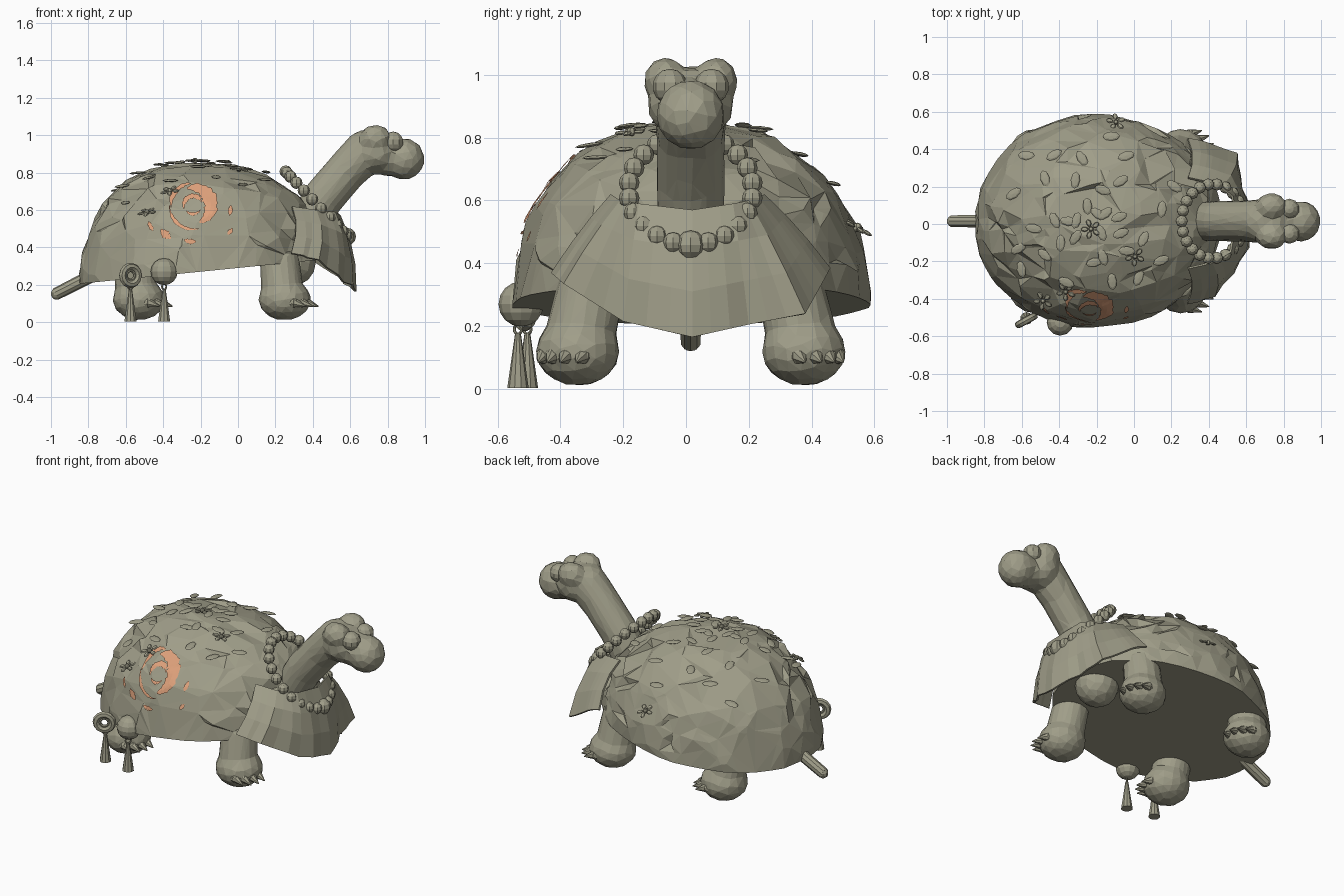
import bpy, bmesh, math, random
from mathutils import Vector, Matrix
from mathutils.bvhtree import BVHTree

random.seed(7)
default = bpy.data.objects.get("Cube")
if default:
    bpy.data.objects.remove(default)


def material(name, rgb):
    m = bpy.data.materials.new(name)
    m.use_nodes = True
    m.diffuse_color = (*rgb, 1)
    m.node_tree.nodes["Principled BSDF"].inputs["Base Color"].default_value = (*rgb, 1)
    return m


OLIVE = material("olive clay", (0.35, 0.34, 0.25))
ORANGE = material("orange paint", (0.74, 0.36, 0.2))
MID = 0.015  # side-to-side centre of the body


def finish(name, bm, mat=OLIVE):
    mesh = bpy.data.meshes.new(name)
    bm.to_mesh(mesh)
    bm.free()
    mesh.materials.append(mat)
    ob = bpy.data.objects.new(name, mesh)
    bpy.context.collection.objects.link(ob)
    return ob


def melt(ob):
    """Fuse overlapping lumps into one faceted clay form."""
    fuse = ob.modifiers.new("Fuse", 'REMESH')
    fuse.mode = 'VOXEL'
    fuse.voxel_size = 0.016
    ob.modifiers.new("Soften", 'SMOOTH').iterations = 4
    ob.modifiers.new("Facets", 'DECIMATE').ratio = 0.07


def ball(bm, centre, size, segs=10, rings=7, rot=None):
    if not isinstance(size, tuple):
        size = (size, size, size)
    m = Matrix.Translation(centre)
    if rot:
        m = m @ rot
    bmesh.ops.create_uvsphere(bm, u_segments=segs, v_segments=rings, radius=1,
                              matrix=m @ Matrix.Diagonal((*size, 1)))


def cone(bm, a, b, ra, rb, segs=10):
    a, b = Vector(a), Vector(b)
    rot = (b - a).to_track_quat('Z', 'Y').to_matrix().to_4x4()
    bmesh.ops.create_cone(bm, cap_ends=True, segments=segs, radius1=ra, radius2=rb,
                          depth=(b - a).length,
                          matrix=Matrix.Translation((a + b) / 2) @ rot)


def torus(bm, centre, big, small, yaw, segs=14, sides=7):
    turn = Matrix.Translation(centre) @ Matrix.Rotation(yaw, 4, 'Z')
    rows = []
    for i in range(segs):
        a = math.tau * i / segs
        row = []
        for j in range(sides):
            b = math.tau * j / sides
            r = big + small * math.cos(b)
            p = (r * math.cos(a), small * math.sin(b), r * math.sin(a))
            row.append(bm.verts.new(turn @ Vector(p)))
        rows.append(row)
    for i in range(segs):
        for j in range(sides):
            n, k = (i + 1) % segs, (j + 1) % sides
            bm.faces.new((rows[i][j], rows[i][k], rows[n][k], rows[n][j]))


# Shell: irregular shards over a dome with a flat, tilted underside
bm = bmesh.new()
for i in range(40):
    a = math.tau * i / 40
    bm.verts.new((math.cos(a), math.sin(a), 0))
for i in range(330):
    a, t = random.uniform(0, math.tau), random.uniform(0.06, 1)
    flat = math.sqrt(1 - t * t)
    bm.verts.new((flat * math.cos(a), flat * math.sin(a), t))
bmesh.ops.convex_hull(bm, input=bm.verts[:])
for v in bm.verts:
    x, y, t = v.co
    grow = max(math.hypot(x, y), 0.001) ** -0.18
    chip = 1 + random.uniform(-0.012, 0.015)
    if t > 0.1 and random.random() < 0.12:
        chip -= random.uniform(0.03, 0.06)
    reach = 0.69 if x > 0 else 0.63
    x, y = -0.22 + reach * x * grow * chip, MID + 0.57 * y * grow * chip
    base = 0.21 + 0.1 * (x + 0.8)
    v.co = (x, y, base + (0.848 - base) * t * chip)
bmesh.ops.recalc_face_normals(bm, faces=bm.faces[:])
surface = BVHTree.FromBMesh(bm)
finish("shell", bm)

# Collar draped between the neckline and the hem
neckline = [(.29, -.24, .62), (.42, -.21, .6), (.52, -.15, .59), (.55, .02, .57),
            (.53, .15, .59), (.47, .2, .6), (.38, .23, .61), (.29, .25, .62)]
hem = [(.29, -.43, .37), (.43, -.39, .335), (.58, -.2, .215), (.65, .02, .165),
       (.59, .2, .205), (.55, .38, .24), (.42, .43, .33), (.29, .46, .385)]


def along(points, t):
    i = min(int(t), len(points) - 2)
    return Vector(points[i]).lerp(Vector(points[i + 1]), t - i)


bm = bmesh.new()
grid = []
for i in range(22):
    top, low = along(neckline, i / 3), along(hem, i / 3)
    fold = random.uniform(-.018, .014)
    column = []
    for j in range(4):
        s = j / 3
        swell = math.sin(math.pi * s)
        p = top.lerp(low, s) + Vector((.025 * swell + fold * s, 0, .012 * swell))
        column.append(bm.verts.new(p))
    grid.append(column)
for a, b in zip(grid, grid[1:]):
    for j in range(3):
        bm.faces.new((a[j], a[j + 1], b[j + 1], b[j]))
collar = finish("collar", bm)
collar.modifiers.new("Thickness", 'SOLIDIFY').thickness = 0.012

# Neck and head fused into one form, with brows and a round snout
bm = bmesh.new()
path = [(.29, .32, .1), (.37, .52, .108), (.46, .67, .11), (.58, .81, .11), (.68, .91, .118)]
for (xa, za, ra), (xb, zb, rb) in zip(path, path[1:]):
    cone(bm, (xa, MID, za), (xb, MID, zb), ra, rb, 16)
    ball(bm, (xb, MID, zb), rb, 16, 10)
ball(bm, (.29, MID, .32), .128, 16, 10)
ball(bm, (.74, MID, .905), (.115, .14, .115), 16, 10)
ball(bm, (.81, MID, .885), (.11, .105, .105), 16, 10)
ball(bm, (.888, MID, .873), .111, 16, 10)
for side in (-1, 1):
    ball(bm, (.735, MID + side * .08, .98), (.085, .07, .076), 16, 10)
melt(finish("neck_and_head", bm))
bm = bmesh.new()
for side in (-1, 1):
    ball(bm, (.83, MID + side * .066, .963), .056)
finish("eyes", bm)

# Bead necklace with a larger bead at the front
bm = bmesh.new()
for i in range(22):
    a = math.tau * i / 22
    x = .42 + .165 * math.cos(a)
    size = .046 if i == 0 else .033
    ball(bm, (x, MID + .198 * math.sin(a), .8 - 1.05 * (x - .26)), size, 8, 6)
finish("necklace_beads", bm)

# Legs with fused feet, and claws fanned towards the outside
for side, hand in ((-1, "right"), (1, "left")):
    for end, x in (("front", .25), ("back", -.53)):
        y = MID + side * .36
        bm = bmesh.new()
        cone(bm, (x - .01, y, .13), (x - .03, y - side * .05, .36), .115, .106, 16)
        ball(bm, (x, y, .12), (.142, .135, .11), 16, 10)
        melt(finish(f"{end}_{hand}_leg", bm))
        bm = bmesh.new()
        for angle in (-8, 18, 42, 66):
            a = side * math.radians(angle)
            root = Vector((x + .115 * math.cos(a), y + .115 * math.sin(a), .105))
            tip = root + Vector((.066, side * .02, -.02))
            ball(bm, root, .028, 8, 5)
            cone(bm, root, tip, .028, .003, 7)
        finish(f"{end}_{hand}_claws", bm)

# Tail
bm = bmesh.new()
cone(bm, (-.72, MID, .28), (-.975, MID, .15), .036, .033)
ball(bm, (-.97, MID, .152), .032)
finish("tail", bm)

# Hanging ornaments: a ball and a hoop, each with a tassel
bm = bmesh.new()
ball(bm, (-.395, -.525, .27), .072, 12, 8)
torus(bm, (-.575, -.515, .25), .048, .02, .5)
torus(bm, (-.575, -.515, .25), .025, .008, .5)
for x, y in ((-.395, -.535), (-.575, -.505)):
    torus(bm, (x, y, .19), .016, .005, .8)
    cone(bm, (x, y, .003), (x, y, .178), .034, .009)
finish("tassel_ornaments", bm)


def on_shell(origin, direction):
    hit, normal, _, _ = surface.ray_cast(Vector(origin), Vector(direction))
    return hit, normal


def facing(normal, lift):
    up = normal.lerp(Vector((0, 0, 1)), lift)
    return up.to_track_quat('Z', 'Y').to_matrix().to_4x4()


# Leaves scattered over the dome, thinning out towards the rim
bm = bmesh.new()
for i in range(36):
    a, r = i * 2.4, .85 * (i + .5) / 36 + .1
    x = -.22 + .55 * r * math.cos(a) + random.uniform(-.06, .06)
    y = MID + .5 * r * math.sin(a) + random.uniform(-.06, .06)
    hit, normal = on_shell((x, y, 2), (0, 0, -1))
    if hit and x < .25:
        turn = facing(normal, .7) @ Matrix.Rotation(random.uniform(0, math.tau), 4, 'Z')
        ball(bm, hit + normal * .015, (.046, .025, .007), 8, 4, turn)
finish("leaves", bm)

# Five-petal flowers
bm = bmesh.new()
for x, y in ((-.1, .53), (-.23, -.03), (0, -.17), (-.36, -.35), (-.48, -.4)):
    hit, normal = on_shell((x, y, 2), (0, 0, -1))
    if hit:
        pose = facing(normal, .5)
        centre = hit + normal * .018
        ball(bm, centre, .015, 7, 5)
        for k in range(5):
            turn = pose @ Matrix.Rotation(math.tau * k / 5, 4, 'Z')
            ball(bm, centre + turn @ Vector((.034, 0, 0)), (.02, .014, .007), 7, 4, turn)
finish("flowers", bm)

# Painted swirl: ragged strokes on the right flank (radius, from, to, width)
bm = bmesh.new()
strokes = [(.095, -70, 110, .065), (.118, 95, 185, .024), (.125, 180, 285, .017),
           (.05, 20, 200, .026), (.045, 215, 330, .014), (.21, 216, 236, .035),
           (.19, 255, 275, .024), (.2, -15, 0, .022), (.24, -40, -30, .022),
           (.25, 200, 212, .02)]
for radius, start, stop, width in strokes:
    steps, last = 24, None
    for i in range(steps + 1):
        s = i / steps
        a = math.radians(start + (stop - start) * s)
        half = width * (.15 + math.sin(math.pi * s)) * random.uniform(.35, .65)
        pair = []
        for k in range(-2, 3):
            r = radius + half * k / 2
            spot = (-.24 + r * math.cos(a), -2, .62 + r * math.sin(a))
            hit, normal = on_shell(spot, (0, 1, 0))
            pair.append(bm.verts.new(hit + normal * .008))
        if last:
            for k in range(4):
                bm.faces.new((last[k], pair[k], pair[k + 1], last[k + 1]))
        last = pair
finish("painted_swirl", bm, ORANGE)
